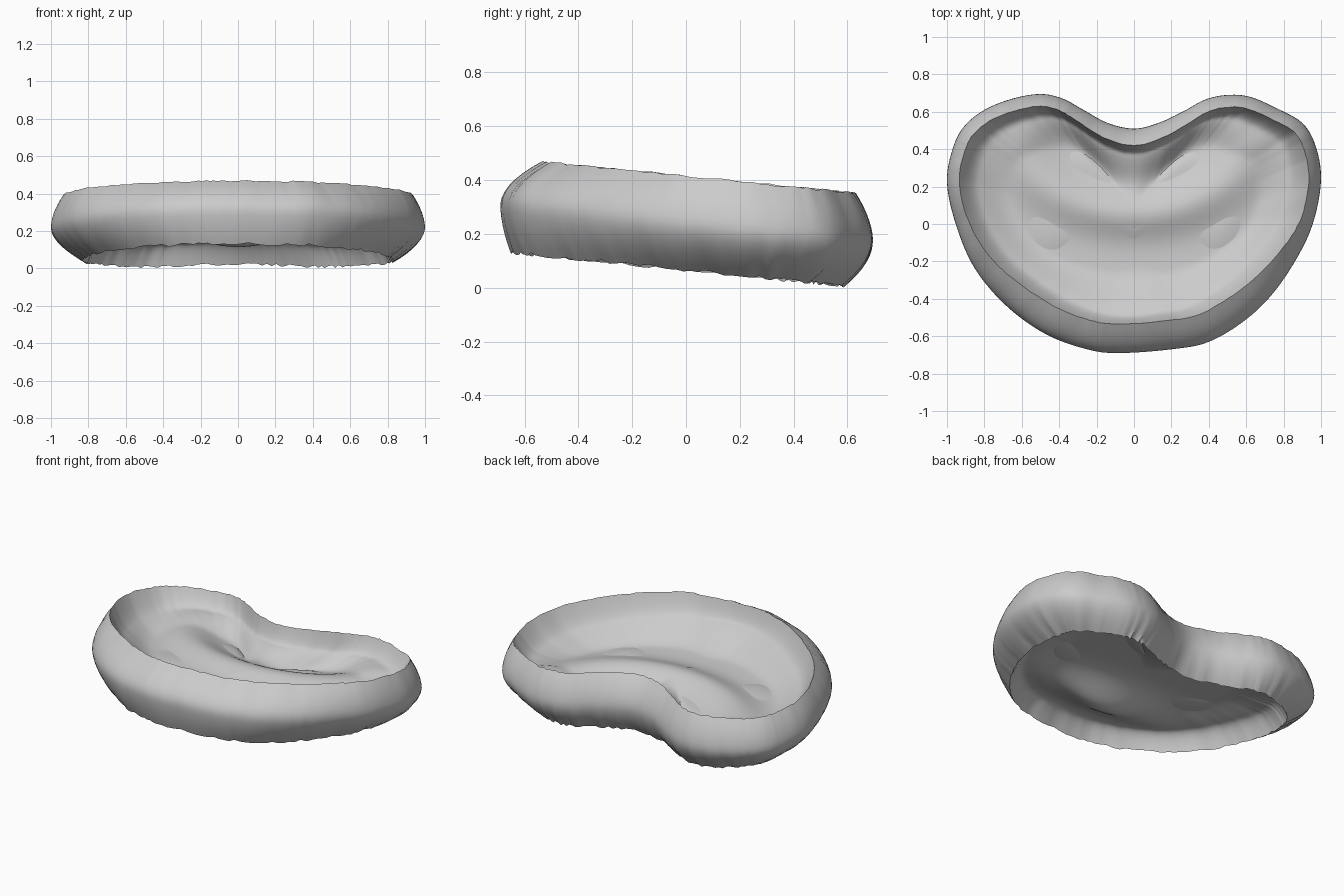
import bpy, bmesh, math, random
from mathutils import Vector

random.seed(4)
cube = bpy.data.objects.get("Cube")
if cube:
    bpy.data.objects.remove(cube, do_unlink=True)

STEPS = 6          # samples between outline points
WALL_ROWS = 14
SHEET_ROWS = 40
WIDEST = 0.5       # height share at which the wall bulges most

# Kidney outline at the widest level, counter-clockwise from above
OUTLINE = [(0, .51), (-.14, .54), (-.27, .61), (-.38, .67), (-.5, .695), (-.65, .67),
           (-.8, .61), (-.91, .52), (-.97, .4), (-1, .22), (-.95, -.01), (-.85, -.24),
           (-.68, -.44), (-.47, -.59), (-.25, -.67), (-.08, -.69), (.2, -.67), (.4, -.63),
           (.6, -.51), (.76, -.35), (.9, -.13), (.97, .05), (1, .25), (.97, .42),
           (.9, .54), (.76, .62), (.62, .68), (.5, .69), (.38, .665), (.26, .6), (.13, .54)]


def smooth_loop(points, steps):
    """Closed Catmull-Rom curve through the points."""
    pts = [Vector(p) for p in points]
    n = len(pts)
    out = []
    for i in range(n):
        a, b, c, d = (pts[(i + k - 1) % n] for k in range(4))
        for s in range(steps):
            t = s / steps
            out.append(0.5 * (2 * b + (c - a) * t + (2 * a - 5 * b + 4 * c - d) * t * t
                              + (3 * b - a - 3 * c + d) * t ** 3))
    return out


def ease(t):
    t = max(0.0, min(1.0, t))
    return t * t * (3 - 2 * t)


def steep(t):
    return 1 - (1 - min(1.0, t)) ** 2


def bell(v, width):
    return math.exp(-(v / width) ** 2)


def top_inset(p):
    return 0.065 + 0.09 * ease((0.1 - p.y) / 0.75) + 0.025 * bell(p.x, 0.2) * (p.y > 0)


def bottom_inset(p):
    return 0.06 + 0.1 * p.x ** 2 + 0.03 * p.y


def seat_offset(x, y, gap):
    """Seat below the rim: short steep edge, soft bowl, crescent ridge."""
    reach = 0.05 + 0.07 * abs(x)
    r = math.hypot(x / 1.4, y - 0.5)
    ridge = 0.07 * bell(r - 0.44, 0.13) * ease(gap / 0.25)
    return ridge - 0.1 * steep(gap / reach) - 0.11 * ease(gap / 0.3)


def base_offset(x, y, gap):
    """Underside above the hem: shallow dome with a sag near the front."""
    sag = 0.14 * bell(x, 0.38) * bell(y + 0.28, 0.16) * ease(gap / 0.2)
    return 0.1 * steep(gap / 0.09) + 0.06 * ease(gap / 0.35) - sag


loop = smooth_loop(OUTLINE, STEPS)
count = len(loop)
normals = []
for i in range(count):
    tangent = (loop[(i + 7) % count] - loop[i - 7]).normalized()
    normals.append(Vector((-tangent.y, tangent.x)))   # points inwards
frill_low = [random.uniform(-.007, .007) for _ in loop]
frill_top = [random.uniform(-.004, .004) for _ in loop]
crease = [random.uniform(-.003, .003) for _ in loop]

bm = bmesh.new()


def bridge(lower, upper):
    for i in range(count):
        j = (i + 1) % count
        bm.faces.new((lower[i], lower[j], upper[j], upper[i]))


# Bulging side wall, from the lower hem to the upper rim
wall = []
for k in range(WALL_ROWS + 1):
    u = k / WALL_ROWS
    row = []
    for i, p in enumerate(loop):
        if u < WIDEST:
            inset = bottom_inset(p) * (1 - u / WIDEST) ** 1.8
        else:
            inset = top_inset(p) * ((u - WIDEST) / (1 - WIDEST)) ** 1.8
        inset += crease[i] * abs(u - WIDEST)
        q = p + normals[i] * inset
        low = 0.066 - 0.1 * q.y + frill_low[i]
        high = 0.415 - 0.1 * q.y + frill_top[i]
        row.append(bm.verts.new((q.x, q.y, low + (high - low) * u)))
    wall.append(row)
for lower, upper in zip(wall, wall[1:]):
    bridge(lower, upper)


def close_sheet(edge, level, offset):
    """Rings shrinking from an edge of the wall to the middle."""
    middle = Vector((0, -0.05))
    previous = edge
    for k in range(1, SHEET_ROWS):
        t = (k / SHEET_ROWS) ** 1.5
        row = []
        for v in edge:
            q = v.co.xy.lerp(middle, t)
            gap = t * (v.co.xy - middle).length
            frill = v.co.z - (level - 0.1 * v.co.y)
            z = level - 0.1 * q.y + frill * (1 - t) ** 8 + offset(q.x, q.y, gap)
            row.append(bm.verts.new((q.x, q.y, z)))
        bridge(previous, row)
        previous = row
    height = sum(v.co.z for v in previous) / count
    tip = bm.verts.new((middle.x, middle.y, height))
    for i in range(count):
        bm.faces.new((previous[i], previous[(i + 1) % count], tip))


# Sunken seat above, shallow dome below
close_sheet(wall[-1], 0.415, seat_offset)
close_sheet(wall[0], 0.066, base_offset)
bmesh.ops.recalc_face_normals(bm, faces=bm.faces)

mesh = bpy.data.meshes.new("cushion_cover")
bm.to_mesh(mesh)
bm.free()
cover = bpy.data.objects.new("cushion_cover", mesh)
bpy.context.collection.objects.link(cover)

# Plain grey cloth
grey = bpy.data.materials.new("light_grey")
grey.use_nodes = True
colour = (0.6, 0.6, 0.6, 1)
grey.diffuse_color = colour
grey.node_tree.nodes["Principled BSDF"].inputs["Base Color"].default_value = colour
mesh.materials.append(grey)

bpy.ops.object.select_all(action="DESELECT")
cover.select_set(True)
bpy.context.view_layer.objects.active = cover
bpy.ops.object.shade_smooth_by_angle(angle=math.radians(50))
